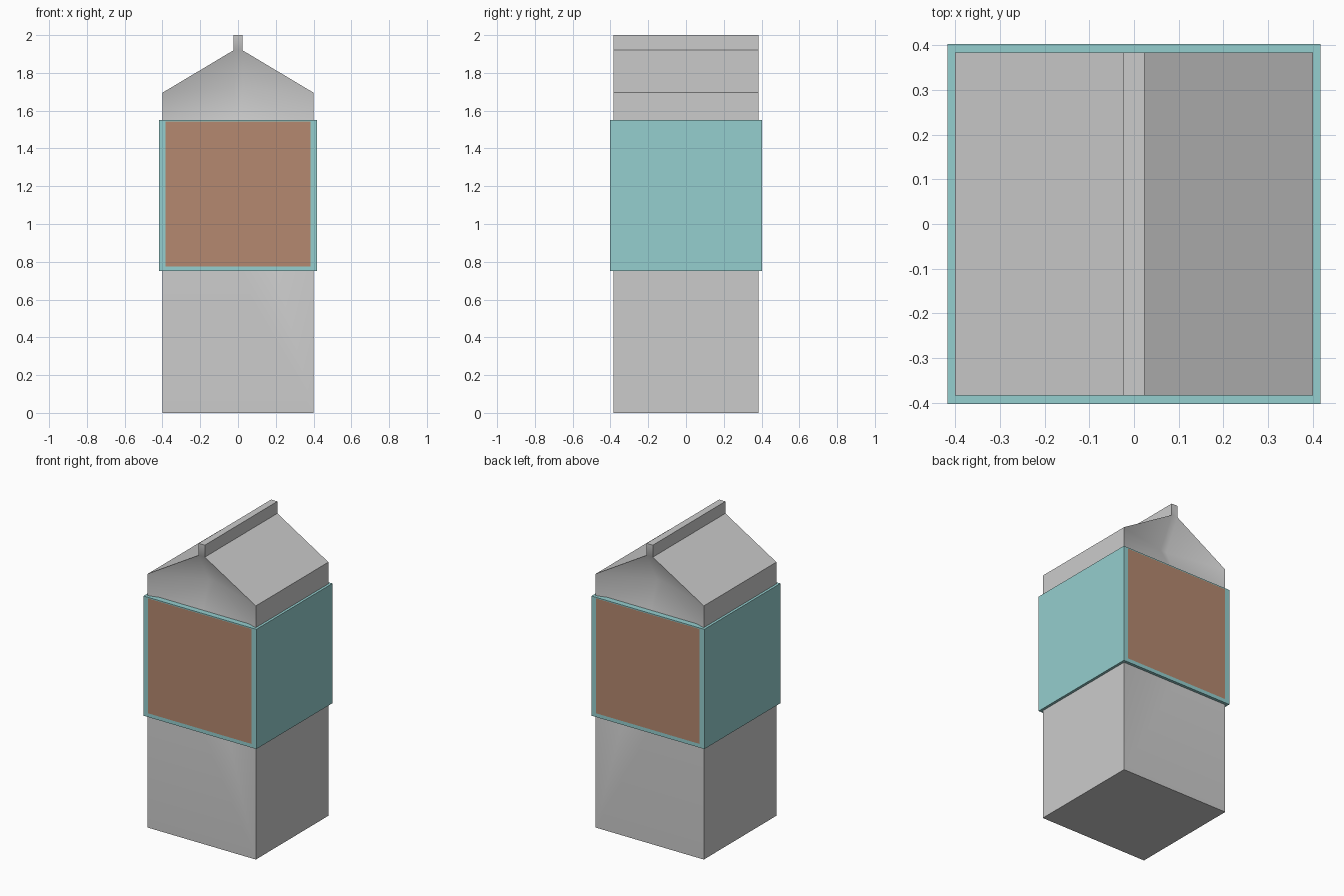
import bpy, bmesh, math

if "Cube" in bpy.data.objects:
    bpy.data.objects.remove(bpy.data.objects["Cube"])

W, D, F = 0.40, 0.383, 0.023          # half width, half depth, half fin thickness
FOLD, EAVE, RIDGE, TOP = 1.51, 1.695, 1.92, 2.0


def material(name, rgb):
    m = bpy.data.materials.new(name)
    m.diffuse_color = (*rgb, 1)
    m.use_nodes = True
    m.node_tree.nodes["Principled BSDF"].inputs["Base Color"].default_value = m.diffuse_color
    return m


def finish(bm, name):
    bmesh.ops.remove_doubles(bm, verts=bm.verts, dist=1e-5)
    bmesh.ops.recalc_face_normals(bm, faces=bm.faces)
    mesh = bpy.data.meshes.new(name)
    bm.to_mesh(mesh)
    bm.free()
    ob = bpy.data.objects.new(name, mesh)
    bpy.context.collection.objects.link(ob)
    return ob


# Carton with gable roof, top fin and folded-in ends
bm = bmesh.new()


def face(*pts):
    bm.faces.new([bm.verts.new(p) for p in pts])


profile = [(W, 0), (W, FOLD), (W, EAVE), (F, RIDGE), (F, TOP)]
loop = profile + [(-x, z) for x, z in reversed(profile)]
for (x0, z0), (x1, z1) in zip(loop, loop[1:] + loop[:1]):
    face((x0, -D, z0), (x1, -D, z1), (x1, D, z1), (x0, D, z0))
for s in (-1, 1):
    y, yi = s * D, s * 0.277
    mid = (0, y, FOLD)
    face((-W, y, 0), (W, y, 0), (W, y, FOLD), mid, (-W, y, FOLD))
    for k in (-1, 1):
        low, eave = (k * W, y, FOLD), (k * W, y, EAVE)
        inner, ridge = (k * F, yi, 1.72), (k * F, y, RIDGE)
        face(low, mid, inner)
        face(low, inner, eave)
        face(eave, inner, ridge)
    face(mid, (F, yi, 1.72), (-F, yi, 1.72))
    face((-F, yi, 1.72), (F, yi, 1.72), (F, y, RIDGE), (-F, y, RIDGE))
    face((-F, y, RIDGE), (F, y, RIDGE), (F, y, TOP), (-F, y, TOP))
carton = finish(bm, "carton")
bpy.context.view_layer.objects.active = carton
carton.select_set(True)
bpy.ops.object.shade_smooth_by_angle(angle=math.radians(40))

# Label sleeve, with a coloured panel inset in its front and back
bm = bmesh.new()
bmesh.ops.create_cube(bm, size=1)
for v in bm.verts:
    v.co = (v.co.x * 0.834, v.co.y * 0.804, 1.15 + v.co.z * 0.8)
bm.normal_update()
for f in [f for f in bm.faces if abs(f.normal.y) > 0.9]:
    bmesh.ops.inset_individual(bm, faces=[f], thickness=0.03)
    f.material_index = 1
    for v in f.verts:
        v.co.x = math.copysign(0.383, v.co.x)
        v.co.z = 1.543 if v.co.z > 1.15 else 0.775
sleeve = finish(bm, "label_sleeve")
sleeve.data.materials.append(material("teal", (0.30, 0.62, 0.62)))
sleeve.data.materials.append(material("brown", (0.46, 0.25, 0.16)))
